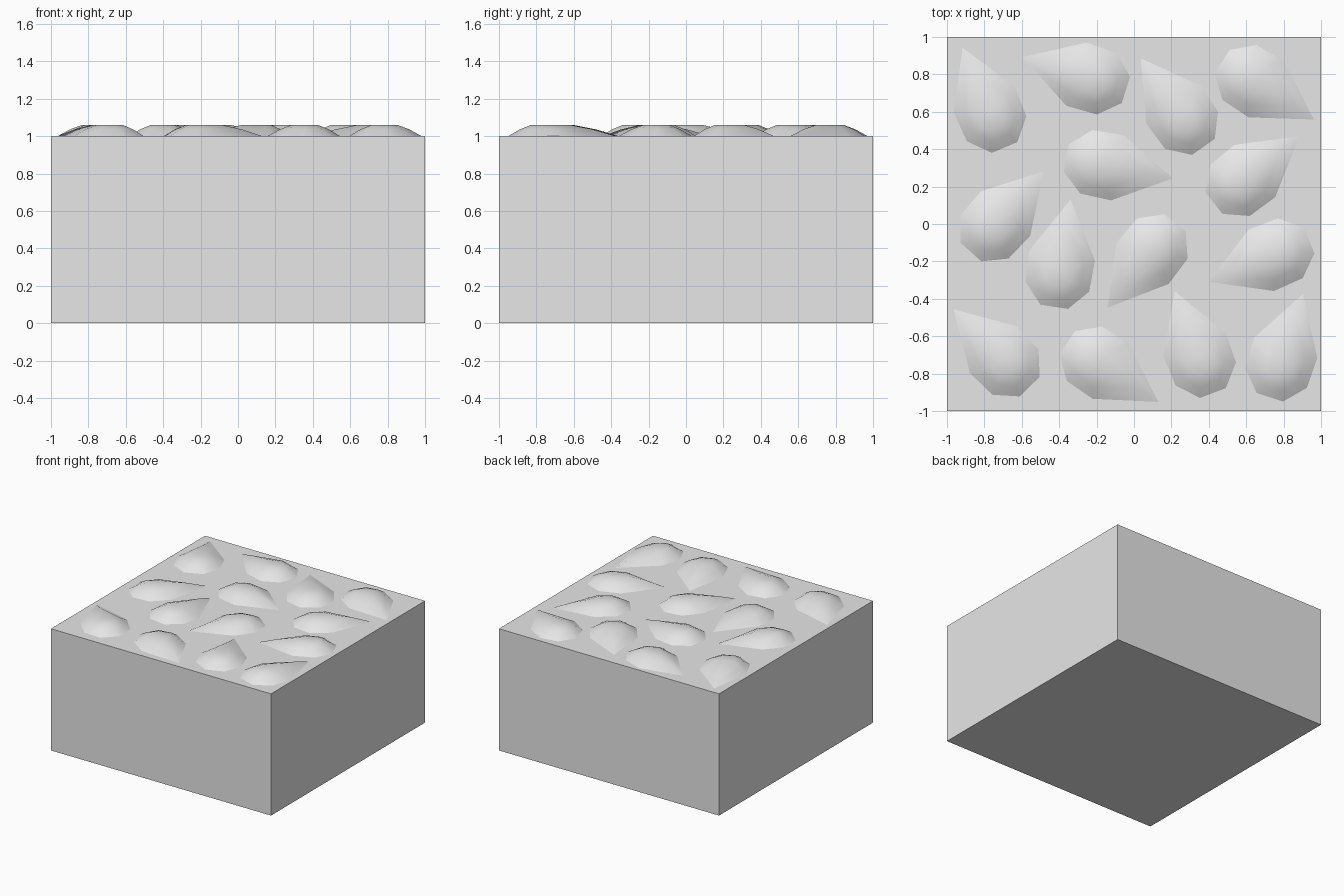
import bpy, bmesh
from math import atan2, cos, sin, radians

cube = bpy.data.objects.get("Cube")
if cube:
    bpy.data.objects.remove(cube, do_unlink=True)

GREY = (0.8, 0.8, 0.8, 1.0)
mat = bpy.data.materials.new("plain grey")
mat.use_nodes = True
mat.diffuse_color = GREY
mat.node_tree.nodes["Principled BSDF"].inputs["Base Color"].default_value = GREY


def add_object(name, bm, smooth=False):
    mesh = bpy.data.meshes.new(name)
    bm.normal_update()
    for face in bm.faces:
        face.smooth = smooth
    bm.to_mesh(mesh)
    bm.free()
    mesh.materials.append(mat)
    obj = bpy.data.objects.new(name, mesh)
    bpy.context.collection.objects.link(obj)
    return obj


# Base block
bm = bmesh.new()
bmesh.ops.create_cube(bm, size=2)
for v in bm.verts:
    v.co.z = 1.0 if v.co.z > 0 else 0.0
add_object("base_block", bm)

# Teardrop outline: angle from the tip and radius, mirrored about the long axis
half = [(60, 0.205), (111, 0.185), (157, 0.19)]
outline = [(0, 0.405)] + half + [(360 - a, r) for a, r in reversed(half)]
# Stacked rings of the raised drop: outline scale and height
rings = [(1.0, 1.0), (0.68, 1.036), (0.36, 1.06)]


def add_drop(name, cx, cy, tip_x, tip_y):
    turn = atan2(tip_y - cy, tip_x - cx)
    bm = bmesh.new()
    loops = []
    for scale, z in rings:
        loops.append([bm.verts.new((cx + r * scale * cos(turn + radians(a)),
                                    cy + r * scale * sin(turn + radians(a)), z))
                      for a, r in outline])
    n = len(outline)
    for low, high in zip(loops, loops[1:]):
        for i in range(n):
            j = (i + 1) % n
            bm.faces.new((low[i], low[j], high[j], high[i]))
    bm.faces.new(loops[-1])
    add_object(name, bm, smooth=True)


# Raised drops: round centre, then pointed tip
drops = [
    (-0.76, 0.57, -0.92, 0.95), (-0.21, 0.77, -0.59, 0.89),
    (0.27, 0.555, 0.04, 0.88), (0.62, 0.775, 0.96, 0.56),
    (-0.19, 0.32, 0.2, 0.245), (0.565, 0.22, 0.86, 0.45),
    (-0.755, -0.02, -0.49, 0.275), (-0.4, -0.27, -0.34, 0.125),
    (0.11, -0.13, -0.14, -0.445), (0.775, -0.155, 0.4, -0.31),
    (-0.68, -0.745, -0.96, -0.46), (-0.21, -0.73, 0.12, -0.945),
    (0.36, -0.74, 0.21, -0.34), (0.78, -0.76, 0.905, -0.37),
]
for number, drop in enumerate(drops, 1):
    add_drop(f"raised_drop_{number}", *drop)
